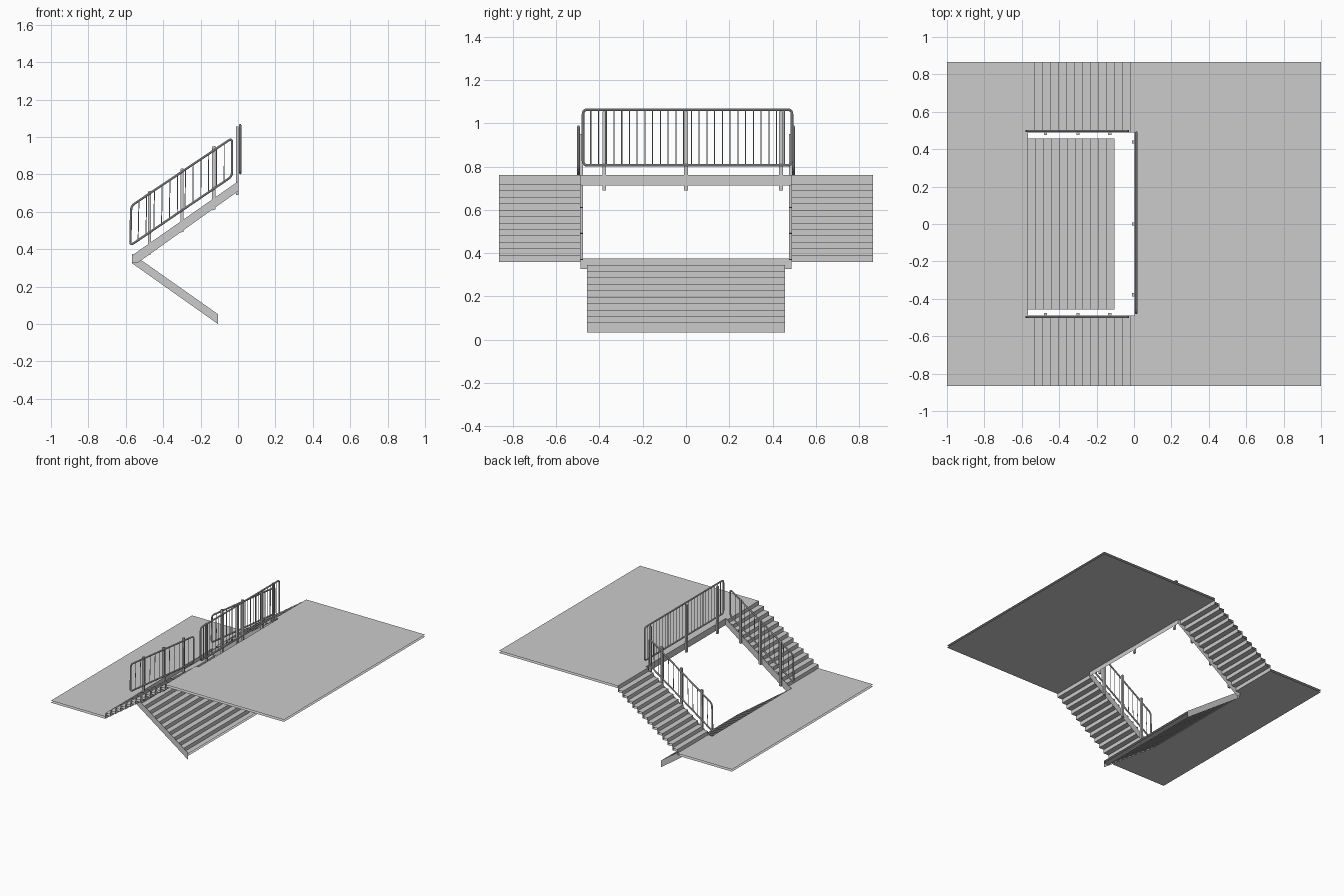
import bpy
from mathutils import Vector

if "Cube" in bpy.data.objects:
    bpy.data.objects.remove(bpy.data.objects["Cube"])

LOW, HIGH, THICK = 0.376, 0.762, 0.016      # floor levels and sheet thickness
RISE, RUN = (HIGH - LOW) / 13, 0.0426
EDGE, WIDE = 0.488, 0.865                   # opening half width, model half width


def mesh(name, verts, faces):
    me = bpy.data.meshes.new(name)
    me.from_pydata(verts, [], faces)
    ob = bpy.data.objects.new(name, me)
    bpy.context.collection.objects.link(ob)
    return ob


def sheet(name, prof, y0, y1):
    """Top and underside of a folded sheet along an x-z profile, open at the sides."""
    verts, faces = [], []
    n = len(prof)
    for dz in (0, -THICK):
        base = len(verts)
        for x, z in prof:
            verts += [(x, y0, z + dz), (x, y1, z + dz)]
        for i in range(n - 1):
            a = base + 2 * i
            f = (a, a + 2, a + 3, a + 1)
            faces.append(f if dz == 0 else f[::-1])
    return mesh(name, verts, faces)


def plate(name, pts):
    return mesh(name, pts, [tuple(range(len(pts)))])


def box(name, c, s, shear=0.0):
    """Box whose top and bottom may slope along x."""
    v = []
    for i in (-1, 1):
        for j in (-1, 1):
            for k in (-1, 1):
                v.append((c[0] + i * s[0] / 2, c[1] + j * s[1] / 2,
                          c[2] + k * s[2] / 2 + shear * i * s[0] / 2))
    return mesh(name, v, [(0, 1, 3, 2), (4, 6, 7, 5), (0, 4, 5, 1),
                          (2, 3, 7, 6), (0, 2, 6, 4), (1, 5, 7, 3)])


def tubes(name, paths, radius, cyclic, res):
    cu = bpy.data.curves.new(name, 'CURVE')
    cu.dimensions = '3D'
    cu.bevel_depth, cu.bevel_resolution = radius, res
    cu.use_fill_caps = not cyclic
    for path in paths:
        sp = cu.splines.new('POLY')
        sp.points.add(len(path) - 1)
        for p, co in zip(sp.points, path):
            p.co = (*co, 1)
        sp.use_cyclic_u = cyclic
    ob = bpy.data.objects.new(name, cu)
    bpy.context.collection.objects.link(ob)
    bpy.ops.object.select_all(action='DESELECT')
    ob.select_set(True)
    bpy.context.view_layer.objects.active = ob
    bpy.ops.object.convert(target='MESH')
    bpy.ops.object.shade_smooth_by_angle()


def railing(name, corners, count):
    """Rounded frame (bottom a, bottom b, top b, top a) filled with thin bars."""
    c = [Vector(p) for p in corners]
    path = []
    for i in range(4):
        p = c[i]
        a = p + (c[i - 1] - p).normalized() * 0.022
        b = p + (c[(i + 1) % 4] - p).normalized() * 0.022
        for k in range(5):
            t = k / 4
            path.append(a * (1 - t) ** 2 + p * 2 * t * (1 - t) + b * t * t)
    tubes(name + "_frame", [path], 0.006, True, 2)
    bars = [[c[0].lerp(c[1], i / count), c[3].lerp(c[2], i / count)]
            for i in range(1, count)]
    tubes(name + "_bars", bars, 0.0025, False, 0)


# Floors across the opening width
sheet("landing_floor", [(-1, LOW), (-0.568, LOW)], -EDGE, EDGE)
sheet("upper_floor", [(0.003, HIGH), (1, HIGH)], -EDGE, EDGE)

# Side flights, continuous with both floors
side = [(-1, LOW)]
x, z = -0.02 - 12 * RUN, LOW
for i in range(13):
    side += [(x, z), (x, z + RISE)]
    x, z = x + RUN, z + RISE
side.append((1, HIGH))
for s, label in ((-1, "front"), (1, "back")):
    y0, y1 = sorted((s * EDGE, s * WIDE))
    sheet(label + "_side_stairs", side, y0, y1)

# Lower flight
lower = [(-0.568, LOW)]
x, z = -0.566, LOW
for i in range(11):
    lower += [(x, z), (x, z - RISE), (x + 0.042, z - RISE)]
    x, z = x + 0.042, z - RISE
sheet("lower_stairs", lower, -0.458, 0.458)

# Edge plates round the opening
for xx, z0, z1, label in ((-0.568, 0.328, LOW, "landing"), (0.003, 0.712, HIGH, "upper")):
    plate(label + "_fascia", [(xx, -EDGE, z0), (xx, EDGE, z0), (xx, EDGE, z1), (xx, -EDGE, z1)])

SLOPE = 0.698
for s, label in ((-1, "front"), (1, "back")):
    plate(label + "_stair_fascia", [(px, s * EDGE, pz) for px, pz in (
        (-0.568, 0.328), (-0.535, 0.328), (0.003, 0.712), (0.003, 0.765), (-0.568, 0.366))])
    plate(label + "_lower_stringer", [(px, s * 0.459, pz) for px, pz in (
        (-0.568, 0.326), (-0.107, 0.0), (-0.107, 0.053), (-0.53, 0.351), (-0.568, LOW))])
    # Sloping railing and its posts
    y = s * 0.497
    railing(label + "_railing", [(-0.576, y, 0.42), (-0.032, y, 0.79),
                                 (-0.032, y, 0.994), (-0.571, y, 0.632)], 13)
    for px in (-0.474, -0.3, -0.13):
        zc = 0.54 + (px + 0.474) * SLOPE
        box(label + "_post", (px, s * 0.482, zc), (0.017, 0.014, 0.34), SLOPE * 0.3)

# Level railing at the head of the opening
railing("upper_railing", [(0.012, -0.476, 0.806), (0.012, 0.49, 0.806),
                          (0.012, 0.49, 1.064), (0.012, -0.476, 1.064)], 27)
for py in (-0.378, 0.0, 0.439):
    box("upper_post", (-0.004, py, 0.873), (0.014, 0.017, 0.366))
